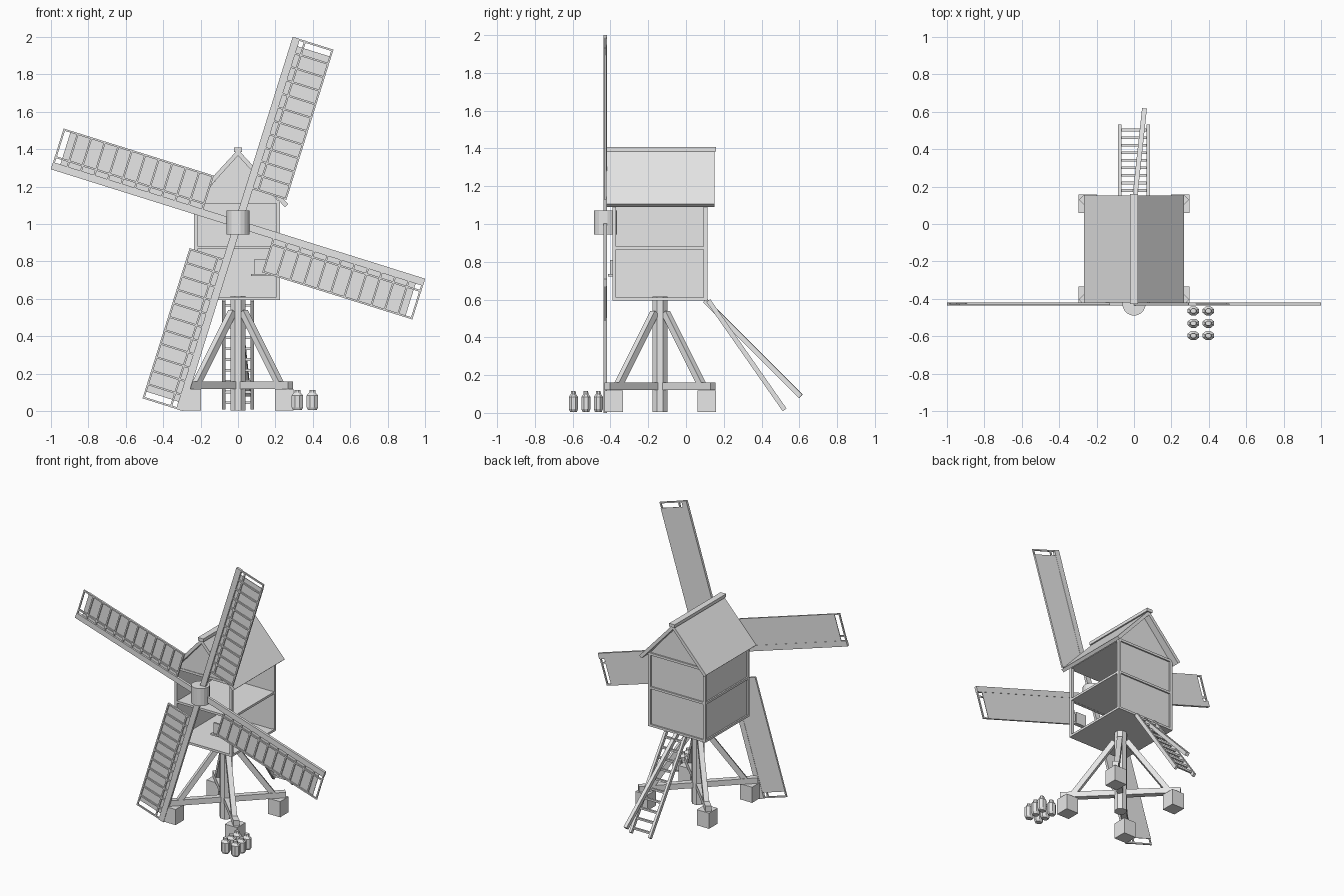
import bpy, bmesh, math
from mathutils import Matrix, Vector

cube = bpy.data.objects.get("Cube")
if cube:
    bpy.data.objects.remove(cube, do_unlink=True)

grey = bpy.data.materials.new("pale_grey")
grey.use_nodes = True
colour = (0.8, 0.8, 0.8, 1)
grey.diffuse_color = colour
grey.node_tree.nodes["Principled BSDF"].inputs["Base Color"].default_value = colour


def finish(name, bm):
    bmesh.ops.recalc_face_normals(bm, faces=bm.faces)
    mesh = bpy.data.meshes.new(name)
    bm.to_mesh(mesh)
    bm.free()
    mesh.materials.append(grey)
    obj = bpy.data.objects.new(name, mesh)
    bpy.context.collection.objects.link(obj)
    return obj


def add_box(bm, x, y, z):
    """Box from (min, max) pairs."""
    size = Matrix.Diagonal((x[1] - x[0], y[1] - y[0], z[1] - z[0], 1))
    mid = Matrix.Translation((sum(x) / 2, sum(y) / 2, sum(z) / 2))
    bmesh.ops.create_cube(bm, size=1, matrix=mid @ size)


def box(name, x, y, z):
    bm = bmesh.new()
    add_box(bm, x, y, z)
    return finish(name, bm)


def add_beam(bm, a, b, width, depth):
    a, b = Vector(a), Vector(b)
    turn = (b - a).to_track_quat("Z", "Y").to_matrix().to_4x4()
    size = Matrix.Diagonal((width, depth, (b - a).length, 1))
    bmesh.ops.create_cube(bm, size=1, matrix=Matrix.Translation((a + b) / 2) @ turn @ size)


def beam(name, a, b, width, depth):
    bm = bmesh.new()
    add_beam(bm, a, b, width, depth)
    return finish(name, bm)


def cylinder(name, sides, radius, centre, height):
    bm = bmesh.new()
    bmesh.ops.create_cone(bm, cap_ends=True, segments=sides, radius1=radius, radius2=radius, depth=height,
                          matrix=Matrix.Translation(centre) @ Matrix.Rotation(math.pi / sides, 4, "Z"))
    return finish(name, bm)


def extrude_y(name, profile, y0, y1):
    """Extrude an (x, z) outline along y."""
    bm = bmesh.new()
    face = bm.faces.new([bm.verts.new((x, y0, z)) for x, z in profile])
    new = bmesh.ops.extrude_face_region(bm, geom=[face])["geom"]
    bmesh.ops.translate(bm, vec=(0, y1 - y0, 0), verts=[v for v in new if isinstance(v, bmesh.types.BMVert)])
    return finish(name, bm)


# Trestle: four piers, crossed beams, braces and the main post
MID = -0.137
for sx in (-1, 1):
    for sy in (-1, 1):
        px, py = sx * 0.246, MID + sy * 0.246
        box("pier", (px - 0.049, px + 0.049), (py - 0.049, py + 0.049), (0.005, 0.118))
        beam("brace", (sx * 0.225, MID + sy * 0.225, 0.14), (sx * 0.03, MID + sy * 0.03, 0.53), 0.035, 0.035)
    beam("cross_beam", (-0.28, MID - sx * 0.28, 0.14), (0.28, MID + sx * 0.28, 0.14), 0.04, 0.04)
cylinder("main_post", 8, 0.043, (0, MID, 0.31), 0.61)

# Cabin: floors, closed back and left walls, open front and side
X0, X1, Y0, Y1 = -0.235, 0.225, -0.39, 0.113
for name, z in (("lower_floor", 0.6), ("upper_floor", 0.873), ("loft_floor", 1.115)):
    box(name, (X0, X1), (Y0, Y1), (z - 0.006, z + 0.006))
box("back_wall", (X0 + 0.008, X1 - 0.008), (Y1 - 0.018, Y1 - 0.01), (0.6, 1.115))
box("side_wall", (X0 + 0.01, X0 + 0.018), (Y0 + 0.01, Y1 - 0.01), (0.6, 1.115))
for x in (X0, X1 - 0.02):
    for y in (Y0, Y1 - 0.02):
        box("corner_post", (x, x + 0.02), (y, y + 0.02), (0.594, 1.115))
for z in (0.594, 0.866, 1.11):
    for y in (Y0, Y1 - 0.018):
        box("cross_rail", (X0, X1), (y, y + 0.018), (z, z + 0.016))
    for x in (X0, X1 - 0.018):
        box("side_rail", (x, x + 0.018), (Y0, Y1), (z, z + 0.016))
gable = [(-0.222, 1.115), (0.222, 1.115), (0, 1.37)]
extrude_y("front_gable", gable, Y0 + 0.004, Y0 + 0.012)
extrude_y("back_gable", gable, Y1 - 0.018, Y1 - 0.01)

# Front hatch with a sill
box("hatch", (0.085, 0.165), (-0.402, -0.39), (0.73, 0.81))
box("hatch_sill", (0.07, 0.175), (-0.414, -0.385), (0.722, 0.734))

# Roof with its ridge cap
for s in (-1, 1):
    extrude_y("roof_side", [(0, 1.398), (s * 0.268, 1.106), (s * 0.25, 1.09), (0, 1.365)], -0.42, 0.152)
box("ridge_cap", (-0.022, 0.022), (-0.428, 0.16), (1.385, 1.408))

# Hub and four sails
hub = cylinder("hub", 16, 0.062, (0, -0.427, 1.008), 0.126)
for k in range(4):
    place = Matrix.Translation((0, -0.427, 1)) @ Matrix.Rotation(math.radians(17.4 + 90 * k), 4, "Y")
    stock = box("sail_stock", (-0.02, 0.02), (-0.009, 0.009), (0, 1.041))
    cloth = box("sail_cloth", (0.015, 0.208), (0.003, 0.007), (0.2, 1.0))
    bm = bmesh.new()
    for x in (0.05, 0.203):
        add_box(bm, (x - 0.005, x + 0.005), (-0.006, 0.003), (0.2, 1.041))
    for i in range(12):
        z = 0.205 + i * 0.0755
        add_box(bm, (0.01, 0.208), (-0.006, 0.003), (z - 0.005, z + 0.005))
    lattice = finish("sail_lattice", bm)
    for part in (stock, cloth, lattice):
        part.matrix_world = place

# Ladder and tail pole at the back
top, foot = Vector((0, 0.118, 0.595)), Vector((0, 0.522, 0.016))
for s in (-1, 1):
    side = Vector((s * 0.076, 0, 0))
    beam("ladder_rail", top + side, foot + side, 0.018, 0.025)
bm = bmesh.new()
for i in range(10):
    p = top.lerp(foot, (i + 0.5) / 10)
    add_beam(bm, p - Vector((0.076, 0, 0)), p + Vector((0.076, 0, 0)), 0.014, 0.014)
finish("ladder_rungs", bm)
beam("tail_pole", (0, 0.1, 0.595), (0.055, 0.608, 0.088), 0.026, 0.026)


# Sacks: stacked eight-sided rings with a narrow neck
def sack(x, y):
    bm = bmesh.new()
    rings = []
    for scale, z in ((0.75, 0.006), (1, 0.02), (1, 0.085), (0.55, 0.1), (0.5, 0.115)):
        ring = []
        for i in range(8):
            a = math.pi * (i + 0.5) / 4
            ring.append(bm.verts.new((x + 0.033 * scale * math.cos(a), y + 0.026 * scale * math.sin(a), z)))
        rings.append(ring)
    for low, high in zip(rings, rings[1:]):
        for i in range(8):
            j = (i + 1) % 8
            bm.faces.new((low[i], low[j], high[j], high[i]))
    bm.faces.new(rings[0])
    bm.faces.new(rings[-1])
    finish("sack", bm)


for x in (0.317, 0.397):
    for y in (-0.464, -0.53, -0.596):
        sack(x, y)
